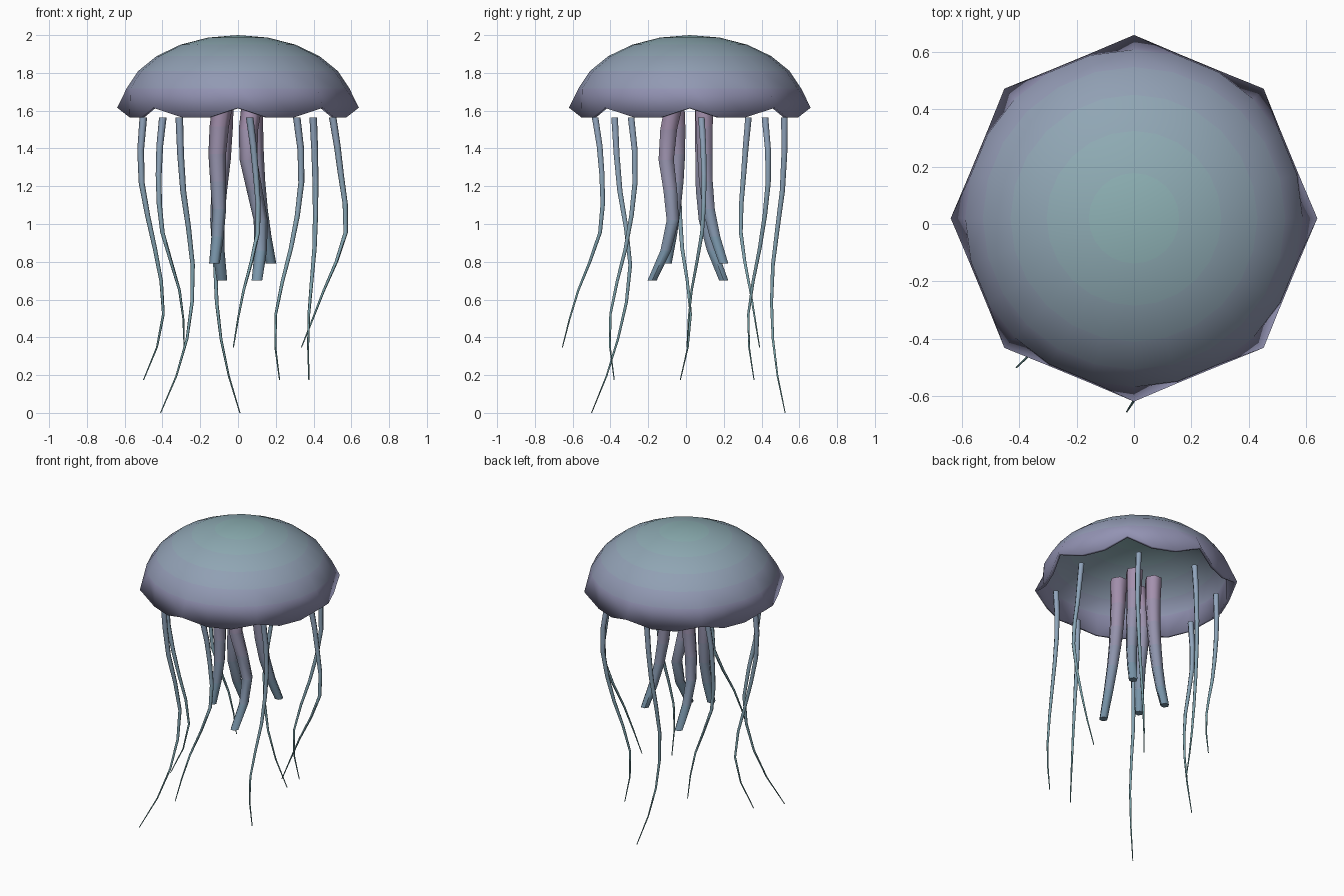
import bpy, bmesh
from math import sin, cos, pi, radians

if "Cube" in bpy.data.objects:
    bpy.data.objects.remove(bpy.data.objects["Cube"])

CY = 0.02  # the whole body sits around this y


def finish(name, bm, top, bottom, bands):
    """Turn a bmesh into a smooth object; material_index holds the colour band."""
    bmesh.ops.recalc_face_normals(bm, faces=bm.faces)
    me = bpy.data.meshes.new(name)
    bm.to_mesh(me)
    bm.free()
    ob = bpy.data.objects.new(name, me)
    bpy.context.collection.objects.link(ob)
    for i in range(bands):
        key = f"{name.rsplit('_', 1)[0]}_tint_{i}"
        mat = bpy.data.materials.get(key) or bpy.data.materials.new(key)
        t = i / (bands - 1)
        mat.diffuse_color = [a + (b - a) * t for a, b in zip(top, bottom)] + [1]
        mat.use_nodes = True
        mat.node_tree.nodes["Principled BSDF"].inputs["Base Color"].default_value = mat.diffuse_color
        me.materials.append(mat)
    bpy.ops.object.select_all(action='DESELECT')
    ob.select_set(True)
    bpy.context.view_layer.objects.active = ob
    bpy.ops.object.shade_smooth_by_angle(angle=radians(62))
    return ob


def bridge(bm, a, b, band):
    n = len(a)
    for j in range(n):
        f = bm.faces.new((a[j], a[(j + 1) % n], b[(j + 1) % n], b[j]))
        f.material_index = band


def refine(p):
    """Insert a smooth midpoint between neighbouring control values."""
    out = [p[0]]
    for i in range(len(p) - 1):
        if i == 0:
            m = (3 * p[0] + 6 * p[1] - p[2]) / 8
        elif i == len(p) - 2:
            m = (3 * p[-1] + 6 * p[-2] - p[-3]) / 8
        else:
            m = (9 * (p[i] + p[i + 1]) - p[i - 1] - p[i + 2]) / 16
        out += [m, p[i + 1]]
    return out


def strand(name, base, path, z0, z1, r0, r1, top, bottom, sides=6):
    """Tapered strand from base through the (x, y) path at evenly spaced heights."""
    bm = bmesh.new()
    xs, ys = (refine(c) for c in zip(base, *path))
    n = len(xs) - 1
    rings = []
    for i in range(n + 1):
        t = i / n
        r = r0 + (r1 - r0) * t
        rings.append([bm.verts.new((xs[i] + r * cos(2 * pi * j / sides),
                                    ys[i] + r * sin(2 * pi * j / sides),
                                    z0 + (z1 - z0) * t)) for j in range(sides)])
    for i in range(n):
        bridge(bm, rings[i], rings[i + 1], i)
    bm.faces.new(rings[0])
    bm.faces.new(rings[-1]).material_index = n - 1
    finish(name, bm, top, bottom, n)


def around(radius, degrees):
    a = radians(degrees)
    return radius * cos(a), CY + radius * sin(a)


# Bell: 24-sided dome with an eight-lobed rim, thickened inwards
SEG, RINGS = 24, 6
bm = bmesh.new()
apex = bm.verts.new((0, CY, 2.0))
prev = None
for i in range(1, RINGS + 1):
    p = radians(15) * i
    ring = []
    for j in range(SEG):
        a = 2 * pi * j / SEG
        r, z = 0.61 * sin(p), 1.62 + 0.38 * cos(p)
        if i == RINGS:
            r, z = 0.61 + 0.03 * cos(8 * a), 1.582 + 0.034 * cos(8 * a)
        ring.append(bm.verts.new((r * cos(a), CY + r * sin(a), z)))
    if prev:
        bridge(bm, prev, ring, i - 1)
    else:
        for j in range(SEG):
            bm.faces.new((apex, ring[j], ring[(j + 1) % SEG]))
    prev = ring
bell = finish("bell_dome", bm, (0.27, 0.44, 0.46), (0.29, 0.29, 0.45), RINGS)
solid = bell.modifiers.new("thickness", 'SOLIDIFY')
solid.thickness = 0.02
solid.offset = -1

# Eight trailing tentacles, evenly spaced, in three repeating lengths
sways = [
    ((.545, .095), (.57, .085), (.455, .03), (.335, .005)),
    ((.335, .435), (.28, .39), (.20, .33), (.22, .36)),
    ((-.09, .51), (-.12, .46), (-.09, .46), (.01, .525)),
    ((-.42, .305), (-.40, .29), (-.31, .34), (-.285, .39)),
    ((-.51, -.04), (-.44, -.02), (-.395, .025), (-.50, -.03)),
    ((-.29, -.35), (-.24, -.295), (-.27, -.36), (-.41, -.50)),
    ((.095, -.445), (.105, -.455), (.03, -.57), (-.025, -.655)),
    ((.41, -.27), (.405, -.32), (.375, -.40), (.375, -.38)),
]
for k, path in enumerate(sways):
    strand(f"tentacle_{k + 1}", around(0.505, 7 + 45 * k), path,
           1.565, (.345, .175, 0)[k % 3], 0.02, 0.003,
           (0.28, 0.37, 0.50), (0.17, 0.36, 0.37))

# Four thick central arms, alternately short and long
bends = [
    ((.09, .10), (.12, .12), (.175, .20)),
    ((-.085, .09), (-.11, .10), (-.085, .20)),
    ((-.11, -.045), (-.10, -.06), (-.125, -.10)),
    ((.055, -.105), (.12, -.07), (.10, -.18)),
]
for k, path in enumerate(bends):
    strand(f"central_arm_{k + 1}", around(0.11, 45 + 90 * k), path,
           1.66, (.79, .70)[k % 2], 0.056, 0.028,
           (0.37, 0.28, 0.42), (0.19, 0.30, 0.40))
